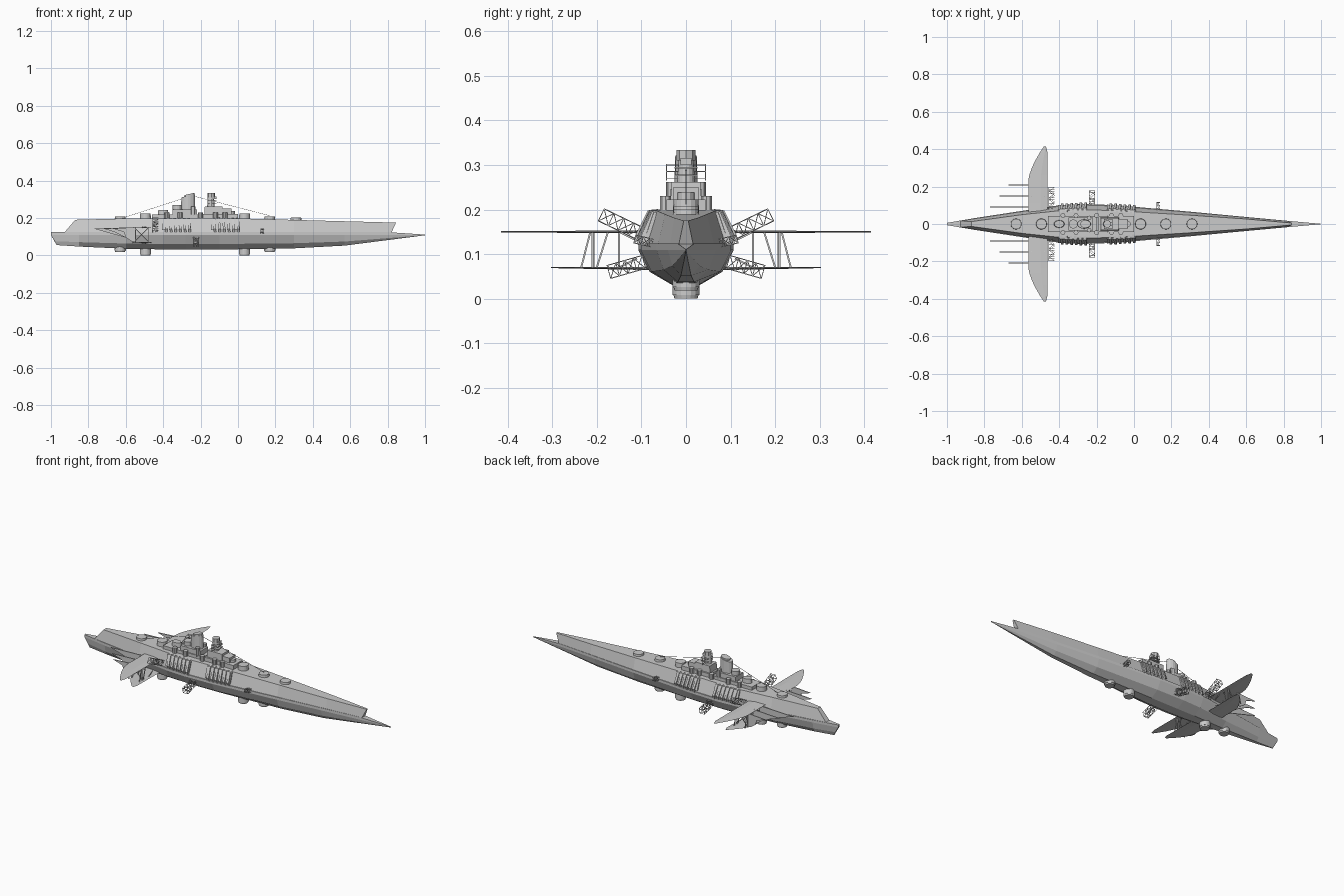
import bpy, bmesh, math
from mathutils import Vector

if "Cube" in bpy.data.objects:
    bpy.data.objects.remove(bpy.data.objects["Cube"])


def mesh(name, verts, faces):
    me = bpy.data.meshes.new(name)
    me.from_pydata(verts, [], faces)
    bm = bmesh.new()
    bm.from_mesh(me)
    bmesh.ops.recalc_face_normals(bm, faces=bm.faces)
    bm.to_mesh(me)
    bm.free()
    ob = bpy.data.objects.new(name, me)
    bpy.context.collection.objects.link(ob)
    return ob


def loft(name, rings):
    n = len(rings[0])
    verts = [p for r in rings for p in r]
    faces = [(i * n + j, i * n + (j + 1) % n, (i + 1) * n + (j + 1) % n, (i + 1) * n + j)
             for i in range(len(rings) - 1) for j in range(n)]
    faces += [tuple(range(n)), tuple(range(len(verts) - n, len(verts)))]
    return mesh(name, verts, faces)


def box(name, x0, x1, w, z0, z1, y=0, taper=1.0):
    c = (x0 + x1) / 2
    ring = lambda z, t: [(c + (x - c) * t, y + sy * w * t, z) for x, sy in
                         ((x0, -1), (x1, -1), (x1, 1), (x0, 1))]
    return loft(name, [ring(z0, 1), ring(z1, taper)])


def drum(name, x, r, z0, z1, y=0, sx=1.0, n=16, slope=0.0, taper=1.0):
    def ring(z, r, k):
        return [(x + sx * r * math.cos(2 * math.pi * i / n), y + r * math.sin(2 * math.pi * i / n),
                 z + k * math.cos(2 * math.pi * i / n)) for i in range(n)]
    return loft(name, [ring(z0, r, 0), ring(z1, r * taper, slope)])


def beams(name, pairs, r):
    verts, faces = [], []
    for a, b in pairs:
        a, b = Vector(a), Vector(b)
        d = (b - a).normalized()
        u = d.cross(Vector((0, 0, 1)) if abs(d.z) < .9 else Vector((1, 0, 0))).normalized()
        v, k = d.cross(u), len(verts)
        for p in (a, b):
            verts += [p + r * (su * u + sv * v) for su, sv in ((1, 1), (-1, 1), (-1, -1), (1, -1))]
        faces += [(k + j, k + (j + 1) % 4, k + 4 + (j + 1) % 4, k + 4 + j) for j in range(4)]
        faces += [(k, k + 1, k + 2, k + 3), (k + 4, k + 5, k + 6, k + 7)]
    return mesh(name, verts, faces)


def lerp(x, table):
    for (a, p), (b, q) in zip(table, table[1:]):
        if x <= b:
            return p + (q - p) * (x - a) / (b - a)
    return table[-1][1]


WIDTH = [(-1, .006), (-.85, .032), (-.6, .07), (-.4, .1), (-.28, .107), (-.1, .101), (.3, .066), (.7, .028), (1, .001)]
DECK = [(-.87, .19), (-.6, .197), (-.1, .2), (.84, .175)]
KEEL = [(-1, .055), (-.65, .036), (-.3, .03), (.2, .032), (.57, .052), (1, .107)]
width, deck, keel = (lambda x: lerp(x, WIDTH)), (lambda x: lerp(x, DECK)), (lambda x: lerp(x, KEEL))

# Lower hull
rings = []
for x in (-1, -.85, -.6, -.4, -.28, -.1, .3, .57, .8, 1):
    w, zb, t = width(x), keel(x), .124 if x < .8 else lerp(x, [(.8, .124), (1, .111)])
    side = [(x, w, t), (x, w, max(.109, zb)), (x + (.02 if x == -1 else 0), .76 * w, zb + .38 * (.109 - zb)),
            (x + (.03 if x == -1 else 0), .28 * w, zb)]
    rings.append(side + [(a, -b, c) for a, b, c in reversed(side)])
loft("lower_hull", rings)

# Upper hull with raked ends
rings = []
for xb, xt in ((-.93, -.87), (-.6, -.6), (-.4, -.4), (-.28, -.28), (-.1, -.1), (.3, .3), (.6, .6), (.82, .845)):
    w, z = width(xb) * .96, deck(xt)
    k = .74 if xb < .8 else .3
    rings.append([(xb, w, .12), (xt, w * k, z), (xt, -w * k, z), (xb, -w, .12)])
loft("upper_hull", rings)

# Turrets above and below the hull
for x, h in ((-.63, .012), (-.495, .026), (.035, .026), (.17, .014), (.31, .012)):
    drum("deck_turret", x, .03, deck(x) - .01, deck(x) + h, taper=.93)
for x, z in ((-.63, .018), (-.495, 0), (.035, 0), (.17, .018)):
    drum("belly_turret", x, .03, z + .008, .05)
    drum("belly_turret_cap", x, .026, z, z + .01, taper=1.1)

# Aft superstructure and funnel
drum("aft_mount", -.4, .022, .195, .242, sx=1.4, taper=.85)
box("aft_house", -.46, -.2, .042, .195, .217)
box("aft_block", -.35, -.22, .036, .21, .245)
drum("aft_barbette", -.325, .024, .24, .268)
drum("main_tower", -.267, .026, .24, .318, sx=1.45, slope=.008, taper=.95)
drum("main_tower_crown", -.26, .021, .315, .328, sx=1.3, slope=.006)

# Forward superstructure and conning tower
box("forward_house", -.19, 0, .044, .195, .222)
box("forward_block", -.18, -.08, .034, .22, .262, taper=.95)
box("bridge_step", -.09, -.035, .028, .22, .25)
drum("bridge_mount", -.05, .022, .22, .238, sx=1.5)
drum("bridge_column", -.145, .02, .26, .31, taper=.85)
drum("bridge_head", -.143, .021, .31, .333, n=8)
box("bridge_lookout", -.14, -.115, .012, .3, .315)
for z in (.275, .292):
    box("bridge_platform", -.16, -.115, .026, z, z + .003)
for s in (1, -1):
    for x in (-.2, -.12, -.07, -.38, -.31):
        drum("deck_mount", x, .013, .195, .23, y=s * .046, n=10)
    drum("tower_sponson", -.24, .012, .21, .262, y=s * .032, n=8)

# Rigging and yards
wires = [((-.26, 0, .315), (-.6, 0, .205)), ((-.23, 0, .315), (.17, 0, .212))]
for s in (1, -1):
    wires += [((-.14, s * .044, .265), (-.14, s * .044, .302)), ((-.24, s * .044, .21), (-.24, s * .044, .262))]
for z in (.27, .285, .3):
    wires.append(((-.14, -.044, z), (-.14, .044, z)))
beams("rigging", wires, .0009)

for s in (1, -1):
    # Slanted side ribs
    for start in (-.395, -.135):
        for i in range(6):
            x = start + i * .025
            w = width(x)
            prof = [(w * .74 - .012, deck(x) + .001), (w * .74 + .007, deck(x) - .001),
                    (w + .008, .14), (w + .001, .12), (w - .02, .125)]
            loft("side_rib", [[(x + dx + (.2 - z) * .08, s * y, z) for y, z in prof] for dx in (0, .013)])
    # Armour strip behind the ribs
    for a, b in ((-.405, -.25), (-.145, .01)):
        loft("rib_backing", [[(x, s * (width(x) * .74 - .01), .197), (x, s * (width(x) * .76 + .003), .194),
                              (x, s * (width(x) + .001), .135), (x, s * (width(x) - .02), .135)] for x in (a, b)])

    # Biplane wings: straight leading edge, curved trailing edge
    for name, z, span in (("upper_wing", .15, .415), ("lower_wing", .07, .303)):
        rings = []
        for i in range(13):
            t = i / 12
            y = .05 + (span - .05) * t
            u = max(0, (t - .5) / .5)
            xt = -.565 + .083 * u ** 1.5
            xl = -.463 - (.008 * max(0, (t - .92) / .08))
            h = .0035 * (1 - .6 * t)
            zz = z - .003 * (1 - t) * (1 if z < .1 else 0)
            m = xl - .35 * (xl - xt)
            rings.append([(xl, s * y, zz), (m, s * y, zz + h), (xt, s * y, zz), (m, s * y, zz - h)])
        loft(name, rings)

    # Wing struts
    pairs = []
    for x in (-.55, -.48):
        pairs += [((x, s * .21, .07), (x, s * .21, .15)), ((x, s * .2, .07), (x, s * .175, .15)),
                  ((x, s * .235, .07), (x, s * .215, .148)), ((x, s * .11, .09), (x, s * .15, .07)),
                  ((x, s * .1, .125), (x, s * .15, .15))]
    pairs += [((-.55, s * .21, .075), (-.48, s * .21, .145)), ((-.55, s * .21, .145), (-.48, s * .21, .075))]
    beams("wing_strut", pairs, .002)

    # Tail fins trailing behind the wings
    for y, x0 in ((.09, -.77), (.15, -.72), (.208, -.67)):
        prof = [(x0, .143), (-.56, .15), (-.545, .15), (-.545, .07), (-.57, .075), (-.6, .095), (x0 + .06, .125)]
        loft("tail_fin", [[(px, s * (y + d), pz) for px, pz in prof] for d in (-.0025, .0025)])

    # Lattice booms
    for x, a, b, r, n in ((-.44, (.08, .135), (.19, .188), .015, 5), (-.225, (.075, .088), (.173, .06), .015, 5),
                          (.13, (.065, .122), (.115, .134), .009, 3)):
        A, B = Vector((x, a[0], a[1])), Vector((x, b[0], b[1]))
        d = (B - A).normalized()
        nrm = Vector((0, -d.z, d.y))
        corner = lambda i, j: (lambda p: (p.x, s * p.y, p.z))(
            A.lerp(B, i / n) + r * (Vector((1, 0, 0)) * (1, -1, -1, 1)[j % 4] + nrm * (1, 1, -1, -1)[j % 4]))
        pairs = [(corner(0, j), corner(n, j)) for j in range(4)]
        for i in range(n + 1):
            for j in range(4):
                pairs.append((corner(i, j), corner(i, j + 1)))
                if i < n:
                    pairs.append((corner(i, j + i % 2), corner(i + 1, j + 1 - i % 2)))
        beams("lattice_boom", pairs, .0009)
